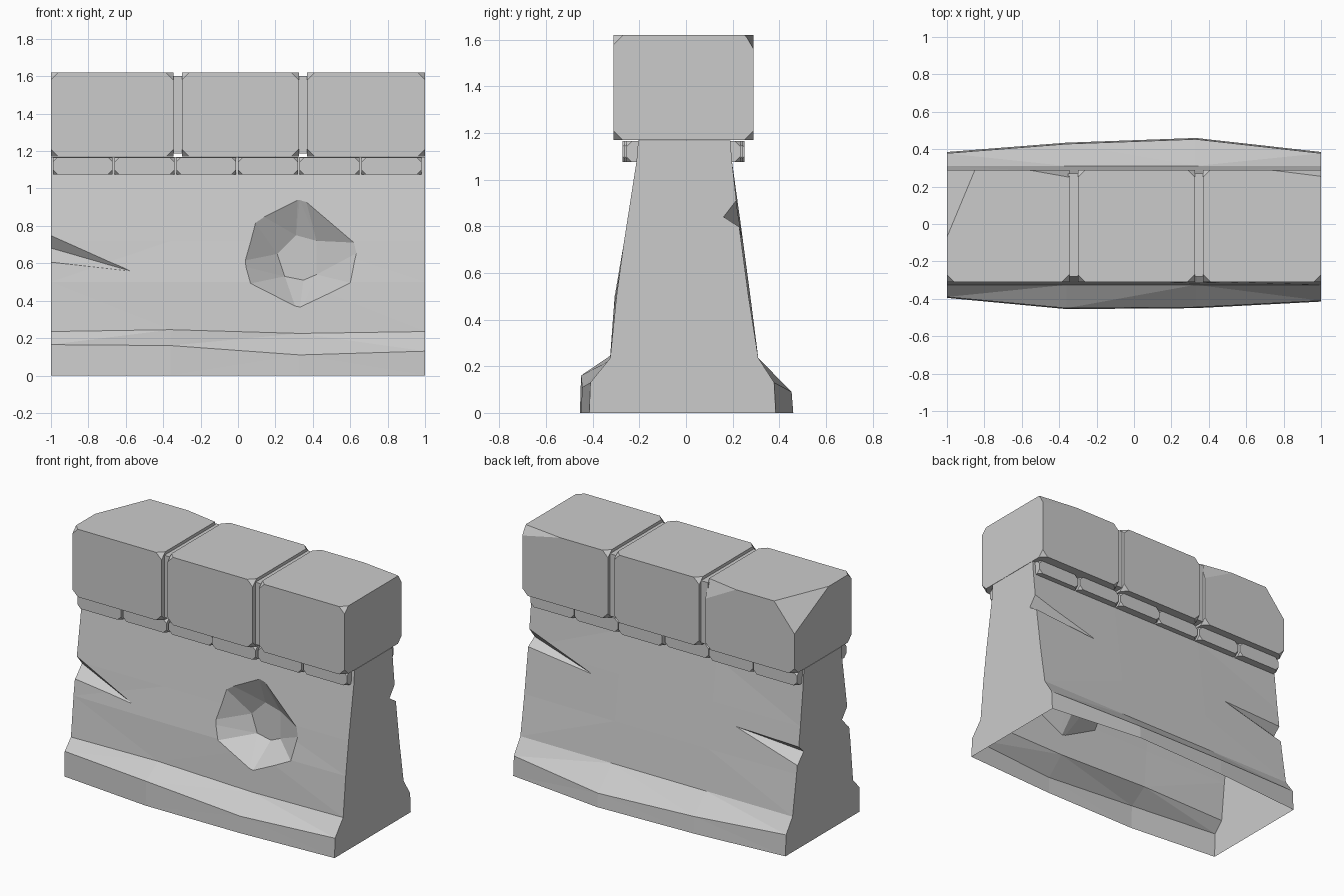
import bpy, bmesh
from mathutils import Vector

cube = bpy.data.objects.get("Cube")
if cube:
    bpy.data.objects.remove(cube, do_unlink=True)

stone = bpy.data.materials.new("grey stone")
stone.use_nodes = True
GREY = (0.6, 0.6, 0.6, 1)
stone.diffuse_color = GREY
stone.node_tree.nodes["Principled BSDF"].inputs["Base Color"].default_value = GREY


def finish(name, bm):
    bmesh.ops.recalc_face_normals(bm, faces=bm.faces)
    mesh = bpy.data.meshes.new(name)
    bm.to_mesh(mesh)
    bm.free()
    mesh.materials.append(stone)
    obj = bpy.data.objects.new(name, mesh)
    bpy.context.collection.objects.link(obj)
    return obj


def block(name, lo, hi, chip=0, cuts=()):
    """Box with clipped corners; each cut is three points of a slicing plane."""
    bm = bmesh.new()
    bmesh.ops.create_cube(bm, size=1)
    lo, hi = Vector(lo), Vector(hi)
    for v in bm.verts:
        v.co = (lo + hi) / 2 + v.co * (hi - lo)
    mid = (lo + hi) / 2
    if chip:
        bmesh.ops.bevel(bm, geom=bm.verts[:], offset=chip, segments=1,
                        affect='VERTICES', profile=0.5)
    for a, b, c in cuts:
        a, b, c = Vector(a), Vector(b), Vector(c)
        n = (b - a).cross(c - a).normalized()
        if n.dot(mid - a) > 0:
            n = -n
        cut = bmesh.ops.bisect_plane(bm, geom=bm.verts[:] + bm.edges[:] + bm.faces[:],
                                     plane_co=a, plane_no=n, clear_outer=True)
        edges = [e for e in cut["geom_cut"] if isinstance(e, bmesh.types.BMEdge)]
        bmesh.ops.holes_fill(bm, edges=edges)
    return finish(name, bm)


def hull(name, points):
    bm = bmesh.new()
    for p in points:
        bm.verts.new(p)
    bmesh.ops.convex_hull(bm, input=bm.verts[:])
    return finish(name, bm)


# Wall body: cross-sections along x, each a front half and a back half of (y, z)
def section(fy, fz, ledge, by, bz, bulge):
    front = [(fy, 0), (fy + 0.005, fz), (-0.325, ledge), (-0.298 - bulge, 0.5),
             (-0.268, 0.72), (-0.212, 1.08), (-0.205, 1.168)]
    back = [(0.19, 1.168), (0.197, 1.08), (0.228 + bulge, 0.8), (0.268 + bulge, 0.5),
            (0.31, 0.235), (by - 0.007, bz), (by, 0)]
    return front + back


stations = {
    -1: section(-0.395, 0.165, 0.235, 0.385, 0.14, 0),
    -0.36: section(-0.455, 0.16, 0.245, 0.435, 0.11, 0.008),
    0.33: section(-0.45, 0.11, 0.225, 0.46, 0.09, 0.008),
    1: section(-0.415, 0.13, 0.235, 0.385, 0.13, 0),
}
bm = bmesh.new()
rings = [[bm.verts.new((x, y, z)) for y, z in pts] for x, pts in stations.items()]
for a, b in zip(rings, rings[1:]):
    for i in range(len(a)):
        j = (i + 1) % len(a)
        bm.faces.new((a[i], a[j], b[j], b[i]))
bm.faces.new(rings[0])
bm.faces.new(rings[-1])
bmesh.ops.triangulate(bm, faces=[f for f in bm.faces if len(f.verts) == 4])
wall = finish("wall_body", bm)

# Crater in the front face, widening outwards
rim = [(0.33, 0.94), (0.60, 0.69), (0.555, 0.54), (0.33, 0.43),
       (0.12, 0.54), (0.09, 0.62), (0.13, 0.83)]
floor = [(0.31, 0.75), (0.42, 0.72), (0.42, 0.54), (0.35, 0.51), (0.25, 0.53), (0.21, 0.65)]


def front_y(z):
    return -0.268 + (z - 0.72) * 0.15


crater = [(x, front_y(z), z) for x, z in rim]
crater += [(x + (x - 0.34) * 0.5, front_y(z) - 0.06, z + (z - 0.66) * 0.5) for x, z in rim]
crater += [(x, -0.155, z) for x, z in floor]
cutters = [hull("crater_cutter", crater)]


# Wedge cracks running in from the ends
def crack(name, side, face, low, high, deep, tip):
    out = 1.1 * side
    y, inner, inner_z = deep
    tip_x, tip_y, tip_z = tip
    return hull(name, [(tip_x, tip_y, tip_z),
                       (out, y, low), (out, y, high),
                       (out, y + face * 0.15, low - 0.05), (out, y + face * 0.15, high + 0.05),
                       (out, inner, inner_z), (tip_x, tip_y + face * 0.1, tip_z)])


cutters += [
    crack("front_crack_cutter", -1, -1, 0.62, 0.81, (-0.272, -0.19, 0.71), (-0.58, -0.29, 0.56)),
    crack("back_high_crack_cutter", 1, 1, 0.81, 0.96, (0.222, 0.145, 0.86), (0.53, 0.238, 0.75)),
    crack("back_low_crack_cutter", -1, 1, 0.53, 0.68, (0.255, 0.18, 0.61), (-0.53, 0.25, 0.69)),
]
bpy.context.view_layer.objects.active = wall
for cutter in cutters:
    mod = wall.modifiers.new(cutter.name, 'BOOLEAN')
    mod.operation, mod.solver, mod.object = 'DIFFERENCE', 'EXACT', cutter
    bpy.ops.object.modifier_apply(modifier=mod.name)
for cutter in cutters:
    bpy.data.objects.remove(cutter, do_unlink=True)

# Underside is open
bm = bmesh.new()
bm.from_mesh(wall.data)
under = [f for f in bm.faces if all(v.co.z < 0.001 for v in f.verts)]
bmesh.ops.delete(bm, geom=under, context='FACES')
bm.to_mesh(wall.data)
bm.free()

# Large top blocks, some with broken corners
TOP = 1.62
FRONT, BACK = -0.31, 0.29
spans = {"left": (0.37, 1), "middle": (-0.30, 0.325), "right": (-1, -0.345)}
breaks = {
    "right": [((-0.85, BACK, TOP), (-1, -0.07, TOP), (-1, BACK, 1.44)),
              ((-0.57, BACK, TOP), (-0.345, 0.25, TOP), (-0.345, BACK, 1.5))],
    "left": [((0.72, BACK, TOP), (1, 0.255, TOP), (1, BACK, 1.56))],
}
for side, (x0, x1) in spans.items():
    block(side + "_top_block", (x0, FRONT, 1.17), (x1, BACK, TOP), 0.04, breaks.get(side, ()))

# Recessed mortar between the top blocks
for side, x in (("right", -0.322), ("left", 0.348)):
    block(side + "_mortar", (x - 0.03, -0.28, 1.187), (x + 0.03, 0.27, 1.6))

# Course of small bricks under the top blocks, both faces
for i in range(6):
    x0 = -0.99 + i * 0.33
    wobble = 0.008 * (i % 3)
    block(f"front_brick_{i + 1}", (x0, -0.272 + wobble, 1.075), (x0 + 0.32, -0.17, 1.166), 0.025)
    block(f"back_brick_{i + 1}", (x0, 0.15, 1.075), (x0 + 0.32, 0.25 - wobble, 1.166), 0.025)
